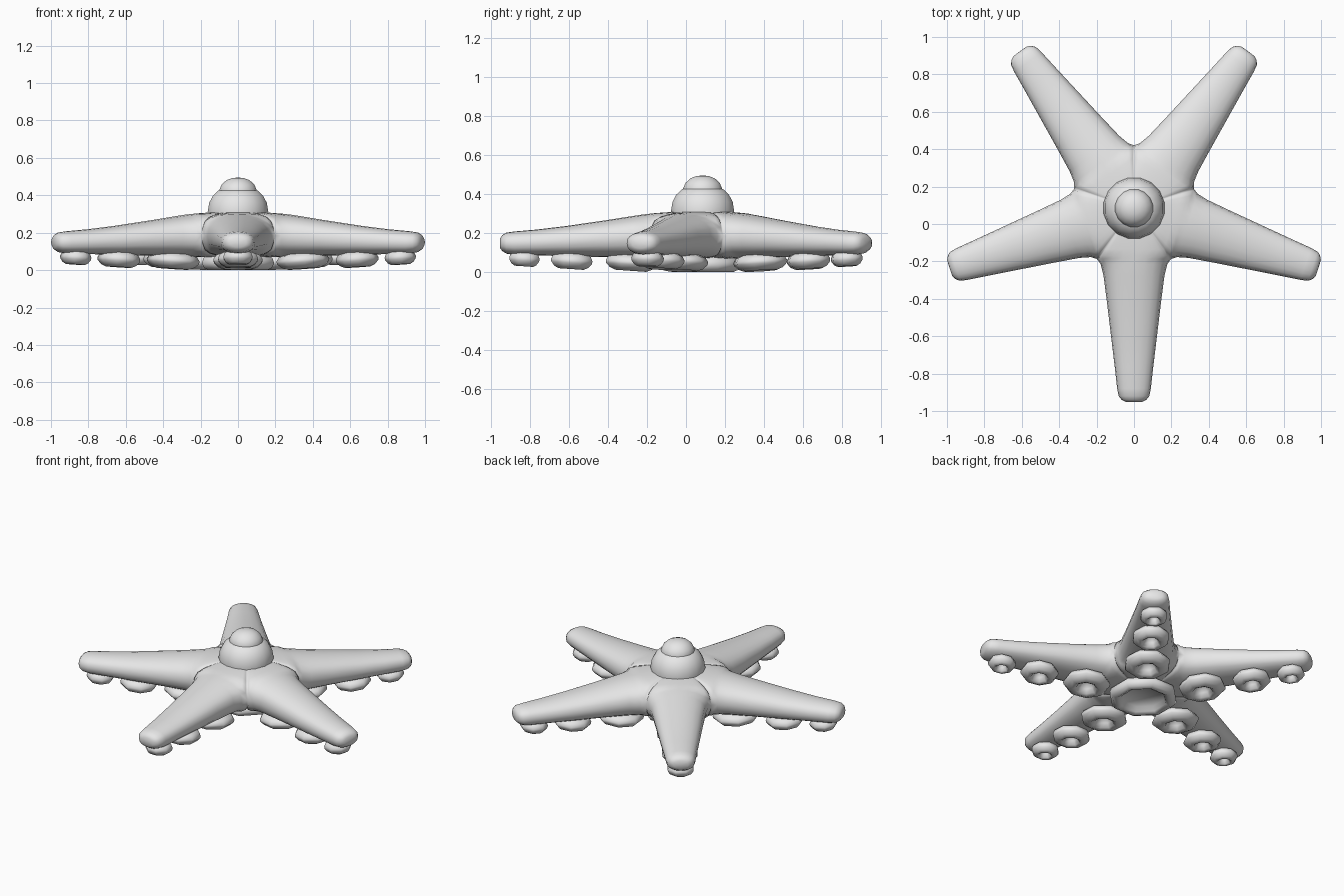
import bpy, bmesh, math
from mathutils import Matrix, Vector

if "Cube" in bpy.data.objects:
    bpy.data.objects.remove(bpy.data.objects["Cube"])

CENTRE = Vector((0, 0.085, 0))
ARM_ANGLES = [math.radians(-90 + 72 * i) for i in range(5)]
T36 = math.tan(math.radians(36))

grey = bpy.data.materials.new("light_grey")
grey.diffuse_color = (0.8, 0.8, 0.8, 1)
grey.use_nodes = True
grey.node_tree.nodes["Principled BSDF"].inputs["Base Color"].default_value = grey.diffuse_color


def finish(name, bm, matrix):
    """Weld, smooth and place a part."""
    bmesh.ops.remove_doubles(bm, verts=bm.verts, dist=0.0005)
    bmesh.ops.recalc_face_normals(bm, faces=bm.faces)
    for f in bm.faces:
        f.smooth = True
    mesh = bpy.data.meshes.new(name)
    bm.to_mesh(mesh)
    bm.free()
    mesh.materials.append(grey)
    ob = bpy.data.objects.new(name, mesh)
    ob.matrix_world = matrix
    bpy.context.collection.objects.link(ob)
    return ob


def bridge(bm, rows, closed=False):
    """Fill quads between neighbouring rows of vertices."""
    for a, b in zip(rows, rows[1:]):
        n = len(a)
        for j in range(n if closed else n - 1):
            k = (j + 1) % n
            bm.faces.new((a[j], a[k], b[k], b[j]))


def lathe(name, profile, segs, matrix, radius=1, height=1):
    """Turn a (radius, z) profile about the z axis."""
    bm = bmesh.new()
    rows = []
    for r, z in profile:
        rows.append([bm.verts.new((radius * r * math.cos(math.tau * (i + 0.5) / segs),
                                   radius * r * math.sin(math.tau * (i + 0.5) / segs),
                                   height * z)) for i in range(segs)])
    bridge(bm, rows, closed=True)
    return finish(name, bm, matrix)


# Star body: stations along an arm (distance, half width, bottom, top, edge fullness).
# The first stations fill the wedge between the two valleys beside the arm.
STATIONS = [(a, a * T36, 0.07, top, e) for a, top, e in (
    (0, 0.31, 1), (0.08, 0.31, 0.98), (0.16, 0.308, 0.9),
    (0.22, 0.304, 0.72), (0.255, 0.301, 0.45), (0.272, 0.299, 0))]
STATIONS += [(0.30, 0.178, 0.07, 0.296, 0), (0.36, 0.163, 0.072, 0.287, 0),
             (0.50, 0.145, 0.077, 0.265, 0), (0.70, 0.121, 0.082, 0.236, 0),
             (0.85, 0.103, 0.086, 0.218, 0), (0.965, 0.09, 0.088, 0.208, 0),
             (1.005, 0.082, 0.095, 0.202, 0), (1.025, 0.066, 0.108, 0.19, 0),
             (1.036, 0.044, 0.122, 0.175, 0), (1.037, 0, 0.148, 0.148, 0)]
STEPS = 10

bm = bmesh.new()
for angle in ARM_ANGLES:
    turn = Matrix.Rotation(angle, 4, 'Z')
    for side in (1, -1):
        rows = []
        for a, w, low, top, e in STATIONS:
            mid, half = (low + top) / 2, (top - low) / 2
            row = []
            for j in range(STEPS + 1):
                phi = math.pi * j / STEPS
                s = e + (1 - e) * max(0, math.sin(phi)) ** 0.8
                row.append(bm.verts.new(turn @ Vector((a, w * math.cos(phi), mid + side * half * s))))
            rows.append(row)
        bridge(bm, rows)
bmesh.ops.remove_doubles(bm, verts=bm.verts, dist=0.0005)
bmesh.ops.dissolve_degenerate(bm, edges=bm.edges, dist=0.0002)
finish("star_body", bm, Matrix.Translation(CENTRE))

# Two-step dome on the back
lathe("dome_base", [(0.16, 0.27), (0.165, 0.312), (0.157, 0.36), (0.137, 0.397),
                    (0.107, 0.425), (0.06, 0.44), (0, 0.445)],
      16, Matrix.Translation(CENTRE))
lathe("dome_cap", [(0.1, 0.40), (0.103, 0.425), (0.09, 0.456), (0.064, 0.48),
                   (0.033, 0.492), (0, 0.495)],
      16, Matrix.Translation(CENTRE))

# Suckers: cupped rings under the body
CUP = [(0, 0.75), (0.25, 0.7), (0.34, 0.42), (0.45, 0.12), (0.6, 0),
       (0.82, 0.14), (0.98, 0.4), (1, 0.58), (0.9, 0.85), (0.68, 1)]
for i, angle in enumerate(ARM_ANGLES):
    for j, (dist, radius, z, height) in enumerate(
            ((0.368, 0.142, 0.007, 0.082), (0.673, 0.115, 0.016, 0.08), (0.915, 0.084, 0.03, 0.072))):
        place = (Matrix.Translation(CENTRE) @ Matrix.Rotation(angle, 4, 'Z')
                 @ Matrix.Translation((dist, 0, z)) @ Matrix.Rotation(math.radians(-4), 4, 'Y'))
        lathe(f"sucker_{i + 1}_{j + 1}", CUP, 8, place, radius, height)

# Large central sucker with a wide flat floor
MOUTH = [(0, 0.48), (0.62, 0.48), (0.68, 0.15), (0.8, 0), (0.92, 0.12),
         (1, 0.42), (0.95, 0.75), (0.8, 1)]
lathe("central_sucker", MOUTH, 8, Matrix.Translation(CENTRE), 0.21, 0.085)
